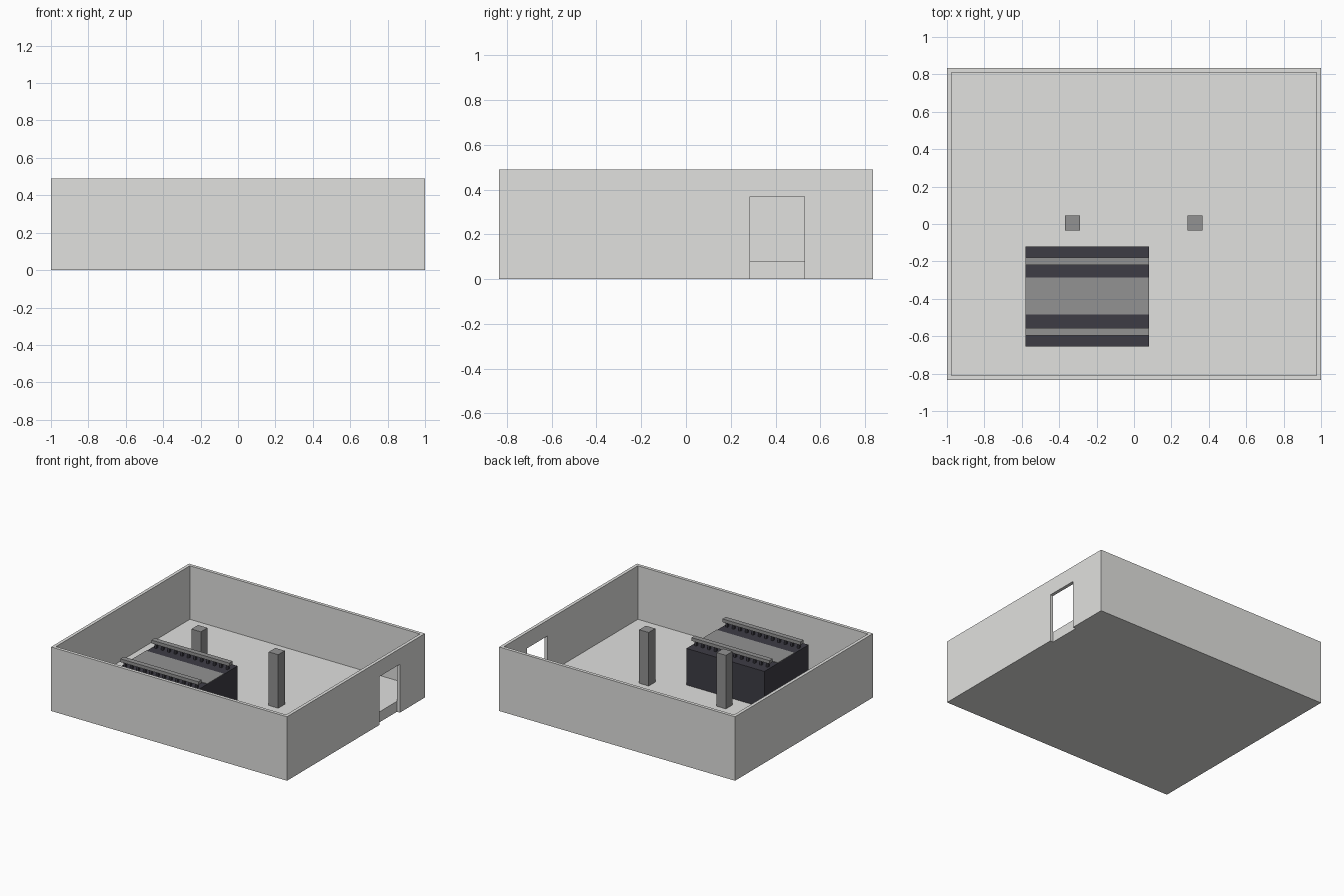
import bpy

cube = bpy.data.objects.get("Cube")
if cube:
    bpy.data.objects.remove(cube, do_unlink=True)


def material(name, rgb):
    m = bpy.data.materials.new(name)
    m.use_nodes = True
    m.diffuse_color = (*rgb, 1)
    m.node_tree.nodes["Principled BSDF"].inputs["Base Color"].default_value = (*rgb, 1)
    return m


pale = material("pale_concrete", (0.75, 0.75, 0.735))
grey = material("mid_grey", (0.29, 0.29, 0.29))
dark = material("charcoal", (0.048, 0.046, 0.06))


def box(name, x, y, z, mat=None):
    """Box from (low, high) extents along each axis."""
    spans = (x, y, z)
    bpy.ops.mesh.primitive_cube_add(size=1, location=[(a + b) / 2 for a, b in spans])
    ob = bpy.context.object
    ob.name = name
    ob.scale = [b - a for a, b in spans]
    bpy.ops.object.transform_apply(location=False, rotation=False, scale=True)
    if mat:
        ob.data.materials.append(mat)
    return ob


def cut(target, cutter):
    mod = target.modifiers.new("cut", 'BOOLEAN')
    mod.operation = 'DIFFERENCE'
    mod.solver = 'EXACT'
    mod.object = cutter
    bpy.context.view_layer.objects.active = target
    bpy.ops.object.modifier_apply(modifier=mod.name)
    bpy.data.objects.remove(cutter, do_unlink=True)


HX, HY, TOP, WALL, FLOOR = 1.0, 0.835, 0.49, 0.025, 0.08
IX, IY = HX - WALL, HY - WALL

# Open-topped walls with a doorway on the +x side
walls = box("walls", (-HX, HX), (-HY, HY), (0, TOP), pale)
cut(walls, box("room_cutter", (-IX, IX), (-IY, IY), (-1, 1)))
cut(walls, box("door_cutter", (IX - 0.1, HX + 0.1), (0.285, 0.53), (-0.1, 0.37)))

# Thick floor slab between the walls
box("floor", (-IX, IX), (-IY, IY), (0, FLOOR), pale)

# Square columns
for name, cx in (("right_column", -0.33), ("left_column", 0.325)):
    box(name, (cx - 0.04, cx + 0.04), (-0.035, 0.045), (FLOOR - 0.02, TOP), grey)

# Dark block with a grey panel along the middle of its top
X0, X1, BLOCK_TOP = -0.58, 0.08, 0.36
box("block", (X0, X1), (-0.655, -0.12), (FLOOR, BLOCK_TOP), dark)
box("top_panel", (X0, X1), (-0.485, -0.285), (BLOCK_TOP - 0.005, BLOCK_TOP + 0.004), grey)

# Two raised rails on rows of short posts
POSTS = 12
for side, y in (("back", -0.2), ("front", -0.575)):
    box(side + "_rail", (X0, X1), (y - 0.02, y + 0.02), (0.395, 0.42), grey)
    for i in range(POSTS):
        px = X0 + (i + 0.5) * (X1 - X0) / POSTS
        box(f"{side}_rail_post_{i + 1}", (px - 0.008, px + 0.008),
            (y - 0.01, y + 0.01), (BLOCK_TOP - 0.005, 0.4), dark)
